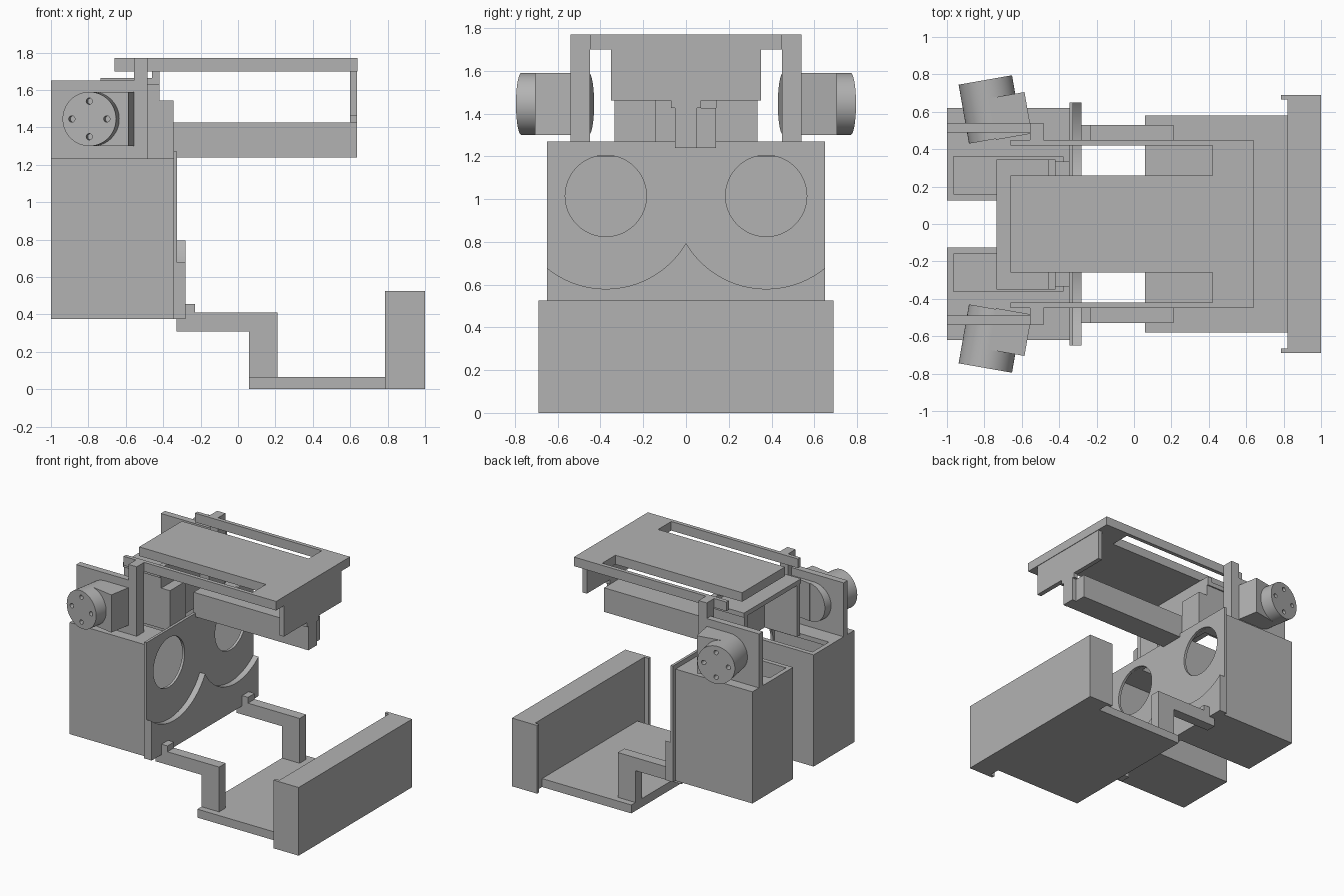
import bpy, bmesh, math
from mathutils import Matrix, Vector

if "Cube" in bpy.data.objects:
    bpy.data.objects.remove(bpy.data.objects["Cube"], do_unlink=True)

grey = bpy.data.materials.new("plain_grey")
grey.use_nodes = True
grey.diffuse_color = (0.45, 0.45, 0.45, 1)
grey.node_tree.nodes["Principled BSDF"].inputs["Base Color"].default_value = grey.diffuse_color


def add_object(name, bm, matrix=None):
    bmesh.ops.recalc_face_normals(bm, faces=bm.faces)
    mesh = bpy.data.meshes.new(name)
    bm.to_mesh(mesh)
    bm.free()
    mesh.materials.append(grey)
    obj = bpy.data.objects.new(name, mesh)
    bpy.context.collection.objects.link(obj)
    if matrix:
        mesh.transform(matrix)
    return obj


def box(name, xs, ys, zs, matrix=None):
    """Block between the given limits on each axis."""
    bm = bmesh.new()
    bmesh.ops.create_cube(bm, size=1)
    for v in bm.verts:
        v.co = [sorted(r)[int(c > 0)] for r, c in zip((xs, ys, zs), v.co)]
    return add_object(name, bm, matrix)


def cylinder(name, centre, radius, depth, axis, matrix=None, sides=64):
    bm = bmesh.new()
    turn = Vector((0, 0, 1)).rotation_difference(Vector(axis)).to_matrix().to_4x4()
    bmesh.ops.create_cone(bm, cap_ends=True, segments=sides, radius1=radius, radius2=radius,
                          depth=depth, matrix=Matrix.Translation(centre) @ turn)
    return add_object(name, bm, matrix)


def prism(name, outline, axis, low, high):
    """Extrude a 2D outline along x (0) or z (2)."""
    bm = bmesh.new()
    place = (lambda a, b: (low, a, b)) if axis == 0 else (lambda a, b: (a, b, low))
    face = bm.faces.new([bm.verts.new(place(a, b)) for a, b in outline])
    new = bmesh.ops.extrude_face_region(bm, geom=[face])["geom"]
    shift = Vector((0, 0, 0))
    shift[axis] = high - low
    bmesh.ops.translate(bm, vec=shift, verts=[g for g in new if isinstance(g, bmesh.types.BMVert)])
    return add_object(name, bm)


def cut(obj, cutters):
    """Subtract the cutters and remove them."""
    for c in cutters:
        mod = obj.modifiers.new("cut", "BOOLEAN")
        mod.operation, mod.solver, mod.object = "DIFFERENCE", "EXACT", c
    graph = bpy.context.evaluated_depsgraph_get()
    mesh = bpy.data.meshes.new_from_object(obj.evaluated_get(graph))
    obj.modifiers.clear()
    obj.data = mesh
    for c in cutters:
        bpy.data.objects.remove(c, do_unlink=True)


def smooth(obj):
    bpy.ops.object.select_all(action="DESELECT")
    obj.select_set(True)
    bpy.context.view_layer.objects.active = obj
    bpy.ops.object.shade_smooth_by_angle(angle=math.radians(30))


# Front wall with two round openings and a scalloped thick lower half
X = (1, 0, 0)
wall = box("front_wall", (-.345, -.325), (-.65, .65), (.375, 1.27))
cut(wall, [cylinder("hole", (-.33, s * .375, 1.015), .19, .3, X) for s in (1, -1)])
scallop = box("scalloped_lower_wall", (-.325, -.28), (-.65, .65), (.375, .85))
cut(scallop, [cylinder("scoop", (-.3, s * .375, 1.015), .435, .3, X, sides=96) for s in (1, -1)])
smooth(wall)
smooth(scallop)

for s, side in ((1, "left"), (-1, "right")):
    def part(name, xs, ys, zs, matrix=None):
        return box(f"{side}_{name}", xs, [s * y for y in ys], zs, matrix)

    # Hollow case, open at the front and partly at the top
    case = part("case", (-1, -.345), (.125, .62), (.375, 1.235))
    cut(case, [part("hollow", (-.965, -.2), (.16, .585), (.41, 1.2)),
               part("opening", (-.965, -.38), (.16, .36), (1.1, 1.4))])

    # Motor mount and upright post
    part("motor_plate", (-1, -.555), (.49, .54), (1.235, 1.65))
    part("post", (-.555, -.485), (.45, .54), (1.235, 1.77))

    # Motor turned slightly outward
    frame = Matrix.Translation((-.795, s * .77, 1.445)) @ Matrix.Rotation(s * math.radians(10), 4, "Z")
    motor = cylinder(f"{side}_motor", (0, -s * .16, 0), .145, .32, (0, 1, 0), frame)
    spots = [(.095, 0), (-.095, 0), (0, .095), (0, -.095)]
    cut(motor, [cylinder("bolt", (a, 0, b), .017, .1, (0, 1, 0), frame, 16) for a, b in spots])
    smooth(motor)
    part("motor_block", (0, .195), (-.10, -.325), (-.145, .145), frame)

    # Inner bracket sides and upright slab
    part("bracket_side", (-.735, -.46), (.3, .335), (1.235, 1.63))
    part("slab", (-.42, -.345), (.14, .335), (1.235, 1.545))

    # Arm down to the tray
    part("arm", (-.33, .21), (.45, .53), (.31, .41))
    part("arm_leg", (.06, .21), (.45, .53), (.065, .31))
    part("arm_catch", (-.28, -.23), (.45, .53), (.41, .455))
    part("tray_lip", (.785, .82), (.665, .69), (0, .525))

# Centre bracket under the top plate
box("bracket_top", (-.735, -.46), (-.35, .345), (1.63, 1.665))
box("bracket_wall", (-.46, -.42), (-.335, .335), (1.235, 1.63))
box("bracket_crossbar", (-.46, -.42), (-.35, .345), (1.63, 1.7))

# Slotted top plate
half = [(.64, .45), (-.66, .45), (-.66, .42), (.42, .42), (.42, .26), (-.66, .26)]
prism("top_plate", half + [(x, -y) for x, y in reversed(half)], 2, 1.70, 1.77)

# End plate with a narrow stem, and the long beam behind it
edge = [(.35, 1.70), (.35, 1.46), (.07, 1.46), (.07, 1.425), (.052, 1.425), (.052, 1.24)]
prism("end_plate", edge + [(-y, z) for y, z in reversed(edge)], 0, .6, .636)
box("long_beam", (-.345, .6), (-.05, .14), (1.24, 1.425))

# Tray floor and tall front panel
box("tray_floor", (.06, .82), (-.58, .58), (0, .065))
box("tray_panel", (.82, 1), (-.69, .69), (0, .525))
